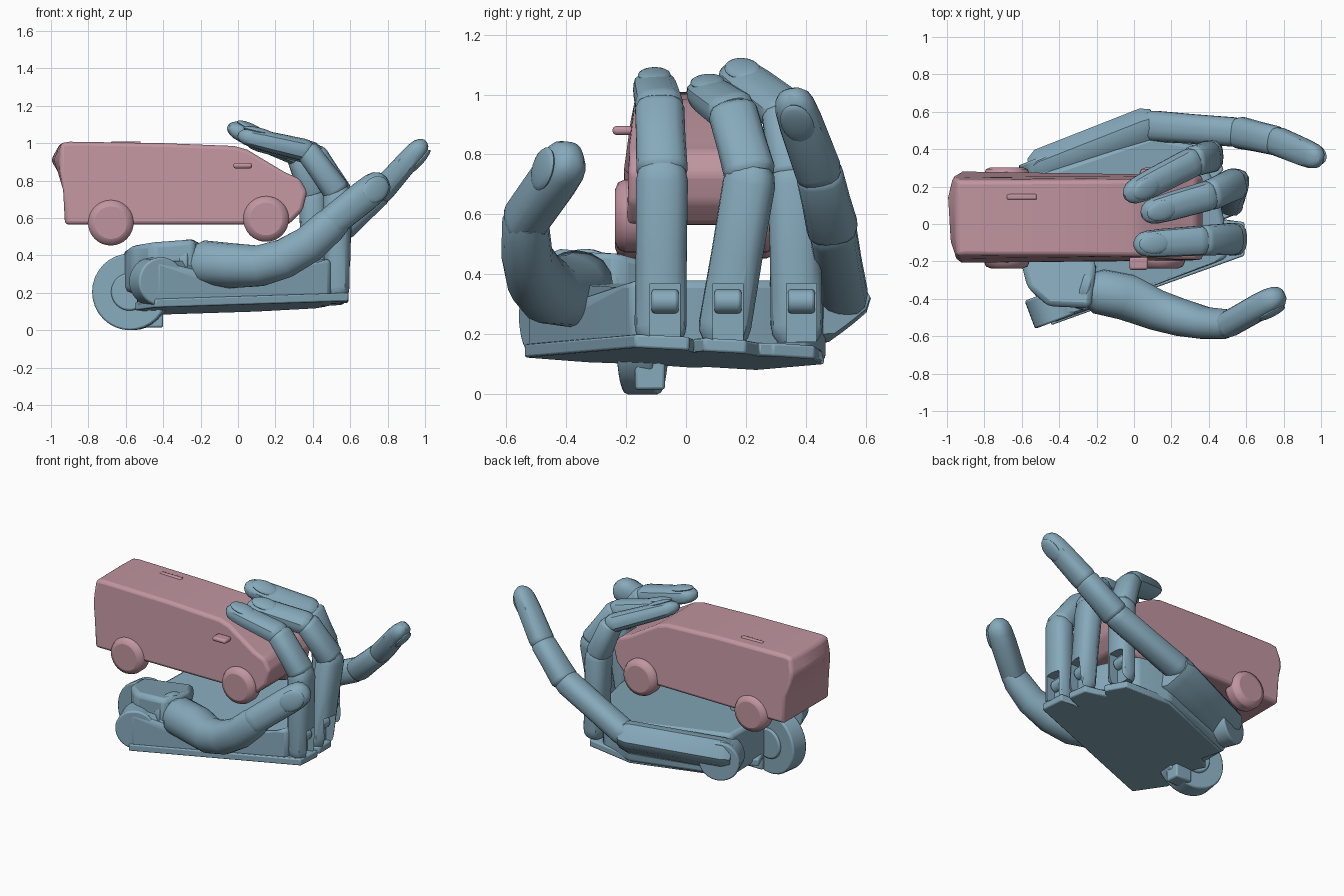
import bpy, bmesh, math
from mathutils import Vector as V, Matrix

if "Cube" in bpy.data.objects:
    bpy.data.objects.remove(bpy.data.objects["Cube"])


def material(name, rgb):
    m = bpy.data.materials.new(name)
    m.diffuse_color = (*rgb, 1)
    m.use_nodes = True
    m.node_tree.nodes["Principled BSDF"].inputs["Base Color"].default_value = m.diffuse_color
    return m


BLUE = material("hand_blue", (0.24, 0.40, 0.50))
PINK = material("van_pink", (0.53, 0.30, 0.35))


def finish(bm, name, mat, bevel=0, segs=2):
    bmesh.ops.recalc_face_normals(bm, faces=bm.faces)
    me = bpy.data.meshes.new(name)
    bm.to_mesh(me)
    bm.free()
    ob = bpy.data.objects.new(name, me)
    bpy.context.collection.objects.link(ob)
    me.materials.append(mat)
    if bevel:
        b = ob.modifiers.new("bevel", 'BEVEL')
        b.width, b.segments, b.angle_limit = bevel, segs, math.radians(28)
    return ob


def prism(name, outline, bottom, top, mat=BLUE, bevel=0.02):
    """Extrude an xy outline between two height functions."""
    bm = bmesh.new()
    lo = [bm.verts.new((x, y, bottom(x, y))) for x, y in outline]
    hi = [bm.verts.new((x, y, top(x, y))) for x, y in outline]
    bm.faces.new(lo)
    bm.faces.new(hi)
    n = len(lo)
    for i in range(n):
        j = (i + 1) % n
        bm.faces.new((lo[i], lo[j], hi[j], hi[i]))
    return finish(bm, name, mat, bevel)


def skin(name, rings, mat, bevel=0, segs=2):
    """Join equal rings of points into a closed tube."""
    bm = bmesh.new()
    vr = [[bm.verts.new(p) for p in r] for r in rings]
    n = len(vr[0])
    for a, b in zip(vr, vr[1:]):
        for k in range(n):
            j = (k + 1) % n
            bm.faces.new((a[k], a[j], b[j], b[k]))
    bm.faces.new(vr[0])
    bm.faces.new(vr[-1])
    return finish(bm, name, mat, bevel, segs)


def loft(name, stations, out, sides=16, power=2.8):
    """Skin rounded-box rings along (point, width, depth) stations."""
    pts = [V(s[0]) for s in stations]
    rings = []
    for i, (p, w, d) in enumerate(stations):
        t = (pts[min(i + 1, len(pts) - 1)] - pts[max(i - 1, 0)]).normalized()
        o = V(out)
        o = (o - t * o.dot(t)).normalized()
        side = t.cross(o)
        ring = []
        for k in range(sides):
            a = 2 * math.pi * (k + 0.5) / sides
            c, s = math.cos(a), math.sin(a)
            r = (abs(c) ** power + abs(s) ** power) ** (-1 / power)
            ring.append(pts[i] + side * w * r * c + o * d * r * s)
        rings.append(ring)
    return skin(name, rings, BLUE)


def phalanx(name, a, b, w0, w1, d0, d1, out, tip=False):
    a, b = V(a), V(b)
    ends = [(-.05, .75), (0, .94), (.06, 1)]
    ends += [(.6, 1), (.8, .95), (.9, .83), (.96, .6), (1, .25)] if tip else \
            [(.5, .98), (.95, 1), (1.02, .9), (1.06, .72)]
    st = [(a.lerp(b, t), (w0 + (w1 - w0) * t) * s, (d0 + (d1 - d0) * t) * s) for t, s in ends]
    return loft(name, st, out)


def nail(name, a, b, w, d, out):
    a, b = V(a), V(b)
    t = (b - a).normalized()
    o = V(out)
    o = (o - t * o.dot(t)).normalized()
    bm = bmesh.new()
    bmesh.ops.create_uvsphere(bm, u_segments=20, v_segments=10, radius=1)
    m = Matrix((t.cross(o), t, o)).transposed().to_4x4()
    m.translation = a.lerp(b, .73) + o * d * .86
    bmesh.ops.transform(bm, matrix=m @ Matrix.Diagonal((w * .78, .085, .018, 1)), verts=bm.verts)
    return finish(bm, name, BLUE)


def cylinder(name, centre, axis, r, depth, mat=BLUE, bevel=0.01, sides=32):
    bm = bmesh.new()
    m = V(axis).to_track_quat('Z', 'Y').to_matrix().to_4x4()
    m.translation = centre
    bmesh.ops.create_cone(bm, cap_ends=True, segments=sides, radius1=r, radius2=r,
                          depth=depth, matrix=m)
    return finish(bm, name, mat, bevel)


def box(name, centre, size, mat=BLUE, bevel=0.0):
    bm = bmesh.new()
    bmesh.ops.create_cube(bm, size=1, matrix=Matrix.Translation(centre) @ Matrix.Diagonal((*size, 1)))
    return finish(bm, name, mat, bevel)


# palm: thin back plate with a lip under each finger, thick body above it
def back(x, y):
    return .12 + .05 * (x + .5) - .05 * (y + .55)


prism("palm_back_plate", [(-.55, -.33), (-.44, -.54), (.59, -.17), (.59, .01), (.48, .025), (.57, .06),
                          (.56, .2), (.43, .245), (.48, .29), (.42, .43), (.1, .46), (-.5, .24),
                          (-.47, .08), (-.56, .02), (-.5, -.14)],
      back, lambda x, y: back(x, y) + .045, bevel=.008)
prism("palm_body", [(-.54, -.36), (-.44, -.53), (-.12, -.415), (.43, -.21), (.5, -.18), (.48, .03),
                    (.44, .2), (.33, .42), (.1, .47), (-.52, .26)],
      lambda x, y: back(x, y) + .01, lambda x, y: .27 if x == -.12 else .38, bevel=.025)
prism("thumb_saddle", [(-.62, -.14), (-.57, -.34), (-.46, -.44), (-.23, -.45), (-.2, -.22), (-.3, -.04)],
      lambda x, y: .2, lambda x, y: .49 + .08 * (x + .2) - .3 * max(0, y + .25), bevel=.03)
# little finger metacarpal beam, tilted outward
loft("outer_metacarpal", [((-.53, .25, .24), .1, .07), ((-.48, .27, .245), .13, .09),
                          ((.08, .49, .295), .13, .09), ((.13, .51, .30), .11, .07)],
     (-.15, .57, -.82), power=5)
cylinder("outer_wrist_joint", (-.47, .29, .23), (-.35, .9, 0), .13, .15)
cylinder("thumb_side_joint", (-.435, -.44, .26), (.35, -.93, 0), .13, .16)
# wrist disc with tab
cylinder("wrist_disc", (-.57, -.145, .205), (.15, 1, 0), .205, .12)
cylinder("wrist_hub", (-.57, -.145, .205), (.15, 1, 0), .1, .15)
box("wrist_tab", (-.46, -.12, .075), (.12, .1, .12), bevel=.01)

# three curled fingers: base, middle joint, end joint, tip
OUT = (.7, 0, .7)
FINGERS = {
    "index": [(.53, -.085, .2), (.53, -.08, .74), (.37, -.088, .96), (.0, -.11, 1.045)],
    "middle": [(.52, .125, .2), (.54, .215, .73), (.41, .155, .945), (.04, .05, 1.02)],
    "ring": [(.41, .37, .2), (.40, .36, .73), (.32, .335, .94), (-.05, .145, 1.085)],
}
for f, (a, b, c, d) in FINGERS.items():
    base = phalanx(f + "_lower", a, b, .087, .087, .07, .075, OUT)
    phalanx(f + "_centre", b, c, .086, .082, .074, .064, OUT)
    phalanx(f + "_end", c, d, .08, .072, .06, .05, OUT, tip=True)
    nail(f + "_nail", c, d, .07, .052, OUT)
    # arched slot in the back of the knuckle with a pivot inside
    cut = box(f + "_slot_cutter", (a[0] + .06, a[1] + .015, .265), (.11, .10, .21))
    m = base.modifiers.new("slot", 'BOOLEAN')
    m.operation, m.object, m.solver = 'DIFFERENCE', cut, 'EXACT'
    bpy.context.view_layer.objects.active = base
    bpy.ops.object.modifier_apply(modifier="slot")
    bpy.data.objects.remove(cut)
    cylinder(f + "_pivot", (a[0] + .005, a[1] + .015, .31), (0, 1, 0), .04, .09)

# extended little finger
P = [(.08, .525, .325), (.56, .49, .55), (.76, .445, .735), (1.0, .345, 1.01)]
LOUT = (1, 0, -1)
phalanx("little_lower", P[0], P[1], .083, .078, .075, .075, LOUT)
phalanx("little_centre", P[1], P[2], .086, .078, .075, .067, LOUT)
phalanx("little_end", P[2], P[3], .078, .07, .067, .055, LOUT, tip=True)
nail("little_nail", P[2], P[3], .07, .059, LOUT)

# thumb: bent root and end segment
TOUT = (.4, -.8, .1)
loft("thumb_root", [((-.24, -.34, .36), .09, .09), ((-.19, -.36, .36), .12, .12), ((-.04, -.39, .345), .12, .125),
                    ((.12, -.46, .345), .11, .11), ((.25, -.50, .385), .105, .10), ((.38, -.53, .46), .1, .085),
                    ((.49, -.535, .56), .095, .078), ((.54, -.53, .60), .08, .06)], TOUT, power=2.2)
A, B = (.49, -.545, .57), (.79, -.375, .81)
phalanx("thumb_end", A, B, .083, .086, .07, .073, TOUT, tip=True)
nail("thumb_nail", A, B, .085, .074, TOUT)
cylinder("thumb_cuff", (-.26, -.335, .36), (1, -.3, 0), .125, .05)

# van body: side profile in four slices, bulging at the tail, narrowing to roof and nose
PROFILE = [(-.925, .565), (-.935, .75), (-.965, .85), (-1.0, .91), (-.95, 1.0), (-.9, 1.008), (-.4, 1.0),
           (-.02, .985), (.05, .965), (.25, .845), (.33, .81), (.37, .74), (.345, .64), (.27, .565)]
slices = []
for s, tail in ((-1, -.95), (-.5, -.985), (.5, -1.0), (1, -.965)):
    slices.append([(max(x, tail), .033 + s * (.24 - .2 * max(0, z - .8) - .06 * max(0, x - .1)), z)
                   for x, z in PROFILE])
skin("van_body", slices, PINK, .02, 3)

# wheels on both sides, rounded like soft blobs
for s, side in ((-1, "near"), (1, "far")):
    for x, z, end in ((-.68, .575, "rear"), (.15, .595, "front")):
        cylinder(f"{end}_wheel_{side}", (x, .033 + s * .21, z), (0, 1, 0), .122, .12, PINK, .035)
# mirror on the near side and roof vent
box("mirror", (.025, -.21, .88), (.1, .07, .03), PINK, .012)
box("roof_vent", (-.6, .145, 1.0), (.16, .03, .02), PINK, .008)

# smooth shading with sharp edges kept
bpy.ops.object.select_all(action='SELECT')
bpy.context.view_layer.objects.active = bpy.data.objects["van_body"]
bpy.ops.object.shade_smooth_by_angle(angle=math.radians(35))
